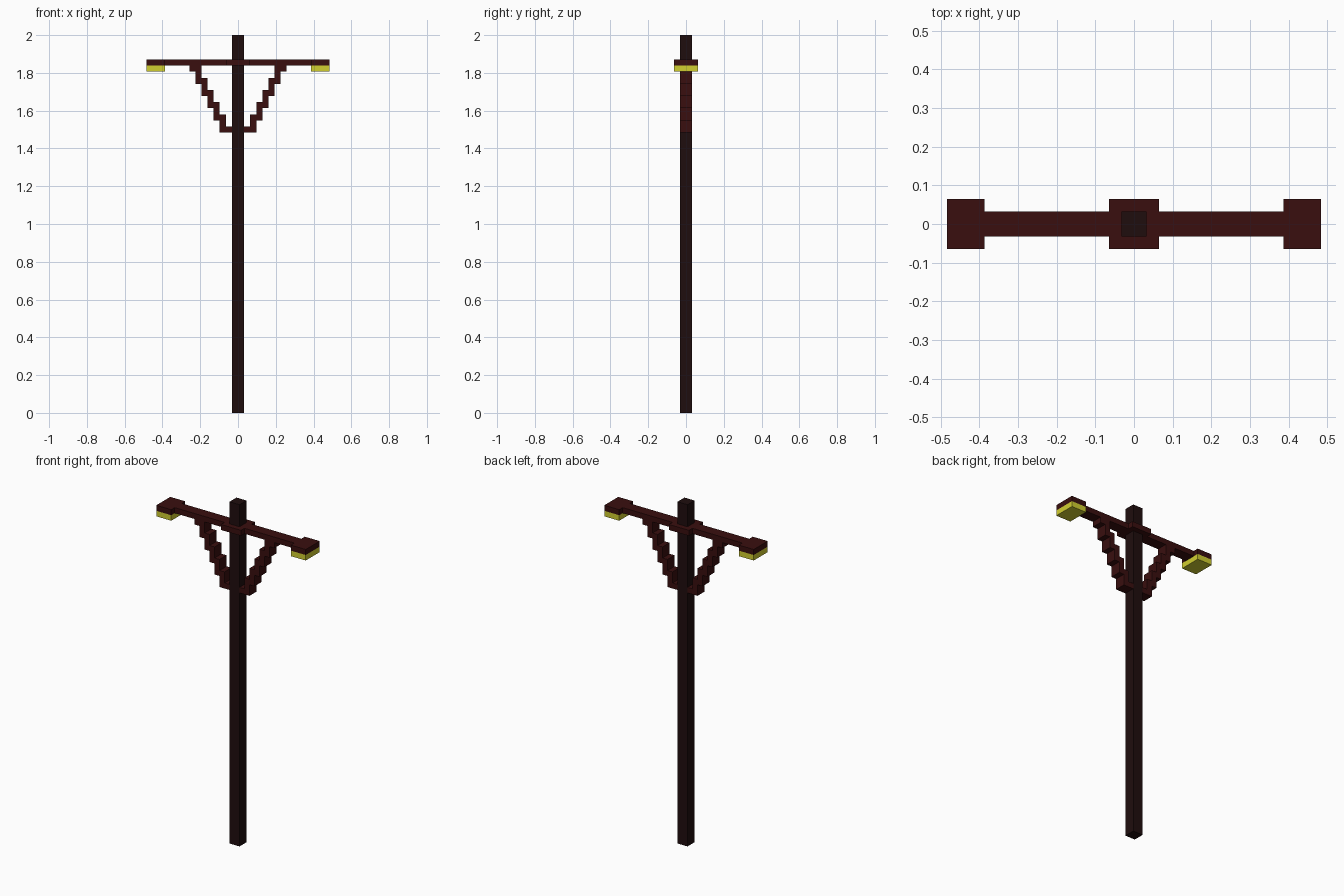
import bpy, bmesh
from mathutils import Vector

if "Cube" in bpy.data.objects:
    bpy.data.objects.remove(bpy.data.objects["Cube"])

V = 2 / 62  # one block of the model's grid


def material(name, rgb):
    m = bpy.data.materials.new(name)
    m.diffuse_color = (*rgb, 1)
    m.use_nodes = True
    m.node_tree.nodes["Principled BSDF"].inputs["Base Color"].default_value = m.diffuse_color
    return m


dark_wood = material("dark_wood", (0.0135, 0.004, 0.0043))
red_wood = material("red_wood", (0.041, 0.0045, 0.0045))
lamp_yellow = material("lamp_yellow", (0.64, 0.62, 0.03))


def extrude(name, points, depth, mat):
    """Extrude a closed outline (grid units) along a vector (grid units)."""
    bm = bmesh.new()
    face = bm.faces.new([bm.verts.new(Vector(p) * V) for p in points])
    res = bmesh.ops.extrude_face_region(bm, geom=[face], use_keep_orig=True)
    verts = [g for g in res["geom"] if isinstance(g, bmesh.types.BMVert)]
    bmesh.ops.translate(bm, verts=verts, vec=Vector(depth) * V)
    bmesh.ops.recalc_face_normals(bm, faces=bm.faces)
    mesh = bpy.data.meshes.new(name)
    bm.to_mesh(mesh)
    bm.free()
    mesh.materials.append(mat)
    ob = bpy.data.objects.new(name, mesh)
    bpy.context.collection.objects.link(ob)
    return ob


def box(name, x0, x1, y, z0, z1, mat):
    outline = [(x0, -y, z0), (x1, -y, z0), (x1, y, z0), (x0, y, z0)]
    return extrude(name, outline, (0, 0, z1 - z0), mat)


# Upright pole
box("pole", -1, 1, 1, 0, 62, dark_wood)

# Crossarm, wider at the ends and around the pole
edge = [(-15, -2), (-12, -2), (-12, -1), (-2, -1), (-2, -2),
        (2, -2), (2, -1), (12, -1), (12, -2), (15, -2)]
outline = edge + [(-x, -y) for x, y in edge]
extrude("crossarm", [(x, y, 57) for x, y in outline], (0, 0, 1), red_wood)

# Stepped brace outline: lower edge going up, upper edge coming back
lower = [(1, 46)]
upper = [(1, 47)]
for i in range(5):
    lower += [(3 + i, 46 + 2 * i), (3 + i, 48 + 2 * i)]
    upper += [(2 + i, 47 + 2 * i), (2 + i, 49 + 2 * i)]
lower += [(8, 56)]
upper[-1] = (6, 57)
upper += [(8, 57)]
stair = lower + upper[::-1]

# Braces and lamps on both sides
for side, s in (("left", -1), ("right", 1)):
    extrude(f"brace_{side}", [(s * x, -1, z) for x, z in stair], (0, 2, 0), red_wood)
    box(f"lamp_{side}", s * 12, s * 15, 2, 56, 57, lamp_yellow)
